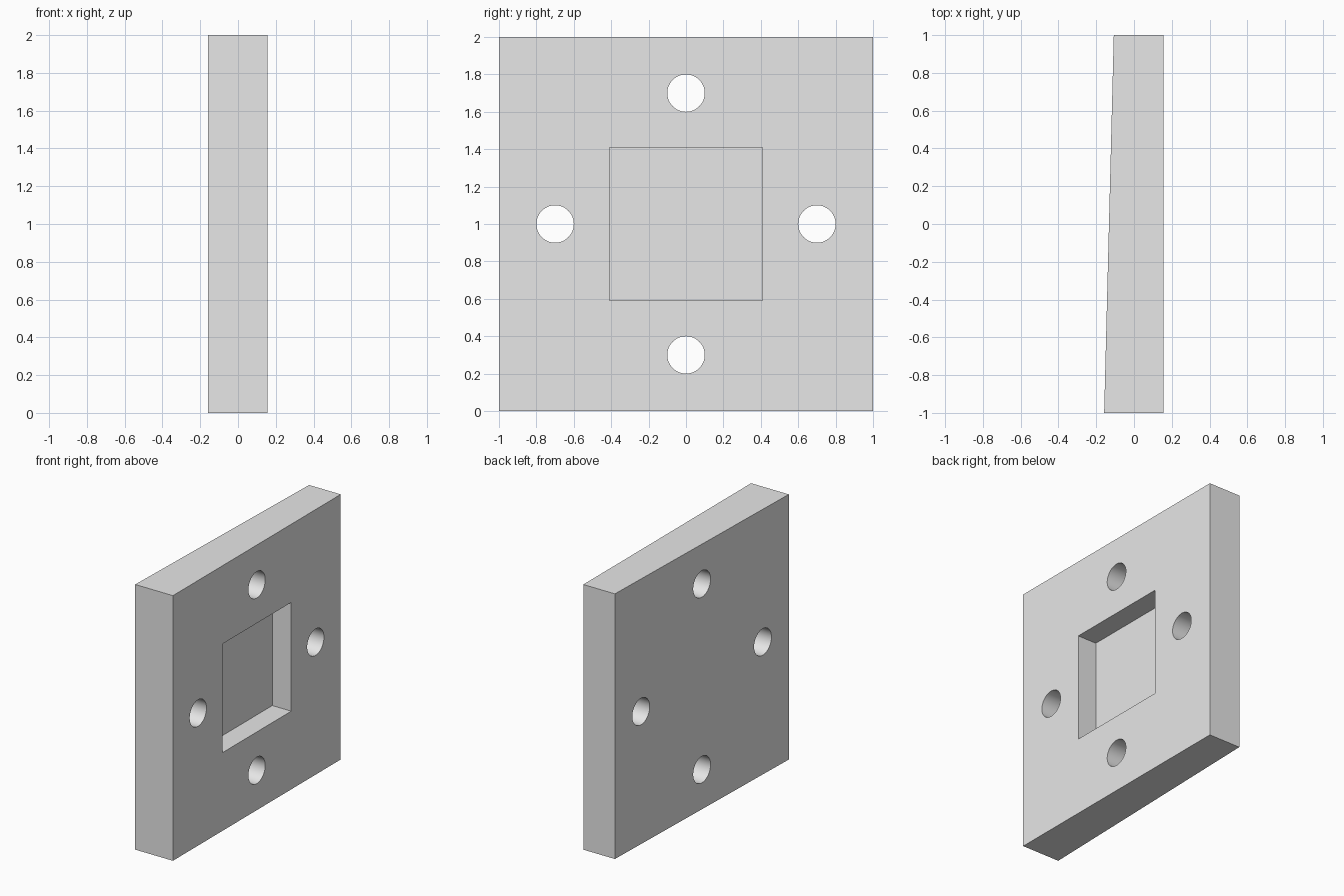
import bpy
import bmesh
import math

old = bpy.data.objects.get("Cube")
if old:
    bpy.data.objects.remove(old, do_unlink=True)

FACE_X = 0.157      # flat, pocketed side
POCKET_DEPTH = 0.158
POCKET_SIZE = 0.82
HOLE_RADIUS = 0.1
HOLE_OFFSET = 0.7

# One plain grey for the whole plate
grey = bpy.data.materials.new("plain_grey")
grey.use_nodes = True
colour = (0.8, 0.8, 0.8, 1)
grey.diffuse_color = colour
grey.node_tree.nodes["Principled BSDF"].inputs["Base Color"].default_value = colour

# Plate: tapered profile in plan, extruded upward
bm = bmesh.new()
profile = [(-0.158, -1), (FACE_X, -1), (FACE_X, 1), (-0.107, 1)]
base = bm.faces.new([bm.verts.new((x, y, 0)) for x, y in profile])
top = bmesh.ops.extrude_face_region(bm, geom=[base])
bmesh.ops.translate(bm, vec=(0, 0, 2),
                    verts=[v for v in top["geom"] if isinstance(v, bmesh.types.BMVert)])
bmesh.ops.recalc_face_normals(bm, faces=bm.faces)
mesh = bpy.data.meshes.new("mounting_plate")
bm.to_mesh(mesh)
bm.free()
mesh.materials.append(grey)
plate = bpy.data.objects.new("mounting_plate", mesh)
bpy.context.collection.objects.link(plate)


def cut(cutter, name):
    """Subtract a cutter from the plate, then discard it."""
    cutter.name = name
    cutter.hide_render = True
    cutter.data.materials.append(grey)
    mod = plate.modifiers.new(name, 'BOOLEAN')
    mod.operation = 'DIFFERENCE'
    mod.solver = 'EXACT'
    mod.object = cutter
    bpy.ops.object.select_all(action='DESELECT')
    plate.select_set(True)
    bpy.context.view_layer.objects.active = plate
    bpy.ops.object.modifier_apply(modifier=name)
    bpy.data.objects.remove(cutter, do_unlink=True)


# Square blind pocket
bpy.ops.mesh.primitive_cube_add(size=1, location=(FACE_X, 0, 1))
pocket = bpy.context.object
pocket.scale = (POCKET_DEPTH * 2, POCKET_SIZE, POCKET_SIZE)
bpy.ops.object.transform_apply(location=False, rotation=False, scale=True)
cut(pocket, "pocket_cutter")

# Four round through holes
for i in range(4):
    a = i * math.pi / 2
    bpy.ops.mesh.primitive_cylinder_add(
        vertices=64, radius=HOLE_RADIUS, depth=1, rotation=(0, math.pi / 2, 0),
        location=(0, HOLE_OFFSET * math.cos(a), 1 + HOLE_OFFSET * math.sin(a)))
    cut(bpy.context.object, f"hole_cutter_{i + 1}")

# Smooth hole walls, sharp rims and corners
plate.select_set(True)
bpy.context.view_layer.objects.active = plate
bpy.ops.object.shade_smooth_by_angle(angle=math.radians(30))
